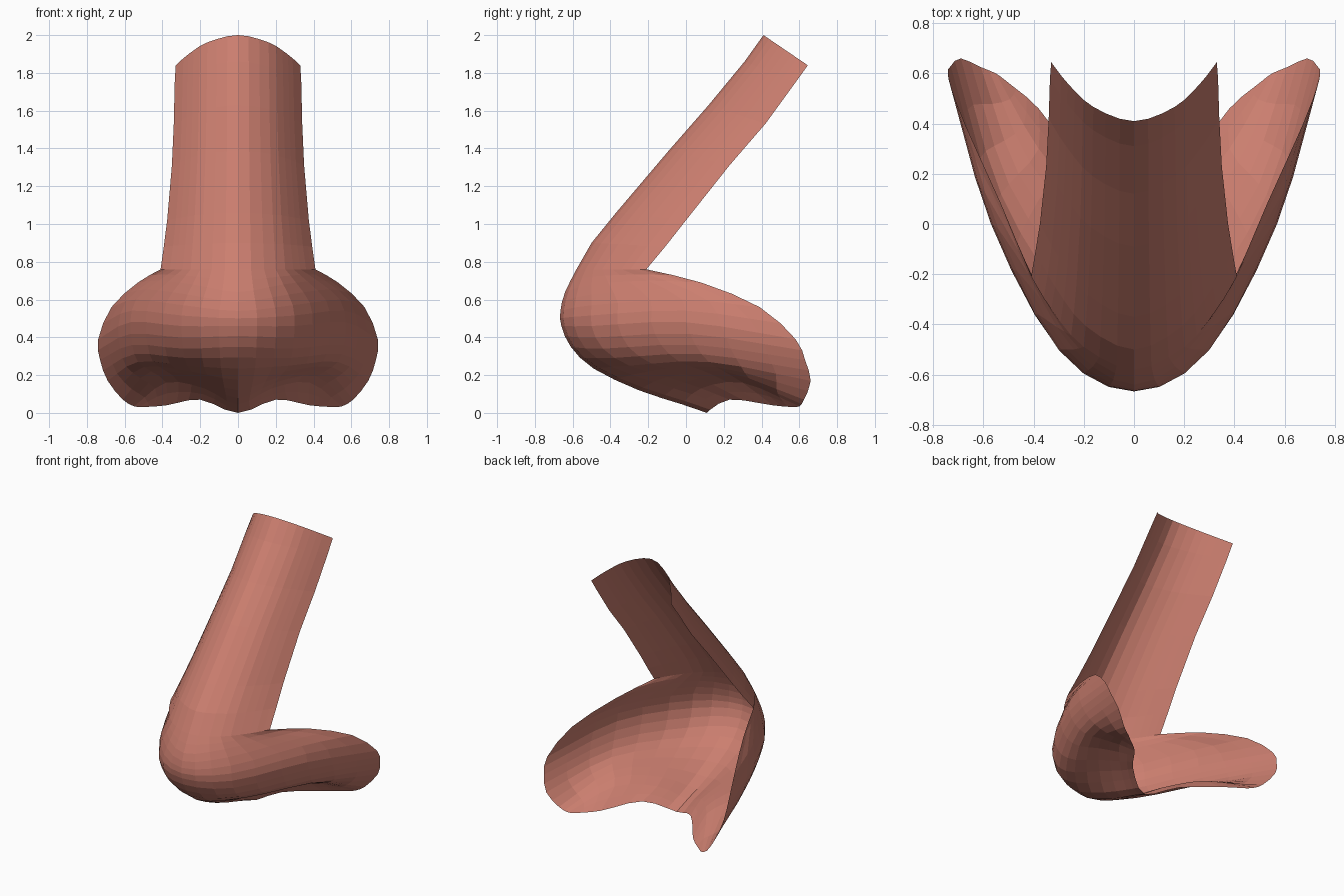
import bpy, bmesh
from mathutils import Vector

if "Cube" in bpy.data.objects:
    bpy.data.objects.remove(bpy.data.objects["Cube"])

STEPS_ACROSS = 3   # faces between neighbouring control points of a row
STEPS_DOWN = 2     # faces between neighbouring wing rows

# Bridge rows: front ridge (y, z), side edge (x, y, z)
bridge = [
    ((0.41, 2.00), (0.33, 0.645, 1.84)),
    ((0.31, 1.86), (0.335, 0.58, 1.75)),
    ((0.12, 1.63), (0.34, 0.42, 1.53)),
    ((-0.09, 1.39), (0.35, 0.23, 1.31)),
    ((-0.37, 1.06), (0.375, 0.00, 1.02)),
    ((-0.50, 0.90), (0.393, -0.11, 0.88)),
]

# Tip and nostril rows: centre, two points around the wing, rim
wing = [
    ((0, -.58, .76), (.20, -.49, .76), (.33, -.34, .76), (.41, -.21, .76)),
    ((0, -.64, .64), (.24, -.50, .68), (.42, -.20, .70), (.53, .08, .69)),
    ((0, -.665, .54), (.29, -.50, .57), (.54, -.02, .60), (.67, .39, .56)),
    ((0, -.66, .46), (.30, -.50, .46), (.57, .00, .48), (.74, .58, .39)),
    ((0, -.61, .35), (.29, -.44, .34), (.56, .05, .36), (.73, .63, .28)),
    ((0, -.49, .235), (.27, -.30, .25), (.53, .12, .27), (.69, .66, .17)),
    ((0, -.25, .12), (.22, -.10, .19), (.46, .20, .22), (.61, .625, .07)),
    ((0, -.02, .045), (.18, .08, .13), (.38, .30, .16), (.55, .60, .035)),
    ((0, .11, .00), (.20, .23, .07), (.38, .46, .04), (.51, .57, .03)),
]


def catmull(p0, p1, p2, p3, t):
    return 0.5 * (2 * p1 + (p2 - p0) * t + (2 * p0 - 5 * p1 + 4 * p2 - p3) * t ** 2
                  + (3 * p1 - p0 - 3 * p2 + p3) * t ** 3)


def smooth(points, steps, before=None):
    """Curve through all points; 'before' steers the start."""
    first = before if before is not None else 2 * points[0] - points[1]
    pts = [first] + points + [2 * points[-1] - points[-2]]
    out = []
    for i in range(len(points) - 1):
        out += [catmull(*pts[i:i + 4], k / steps) for k in range(steps)]
    return out + [points[-1]]


def flip(p):
    return Vector((-p.x, p.y, p.z))


# Bridge rows have a parabolic cross-section
controls = []
for (cy, cz), (w, ey, ez) in bridge:
    controls.append([Vector((w * t, cy + (ey - cy) * t * t, cz + (ez - cz) * t * t))
                     for t in (0, 0.49, 0.8, 1)])

# Wing rows are refined down the surface
columns = []
for c in range(4):
    columns.append(smooth([Vector(row[c]) for row in wing], STEPS_DOWN))
controls += [list(r) for r in zip(*columns)]

# Open skin: each row runs from the left rim across the centre to the right rim
bm = bmesh.new()
grid = []
for row in controls:
    half = smooth(row, STEPS_ACROSS, flip(row[1]))
    half[0].x = 0
    full = [flip(p) for p in reversed(half[1:])] + half
    grid.append([bm.verts.new(p) for p in full])
for a, b in zip(grid, grid[1:]):
    for i in range(len(a) - 1):
        bm.faces.new((a[i], b[i], b[i + 1], a[i + 1]))

mesh = bpy.data.meshes.new("nose")
bm.to_mesh(mesh)
bm.free()

skin = bpy.data.materials.new("skin pink")
skin.diffuse_color = (0.60, 0.21, 0.16, 1)
skin.use_nodes = True
skin.node_tree.nodes["Principled BSDF"].inputs["Base Color"].default_value = skin.diffuse_color
mesh.materials.append(skin)
nose = bpy.data.objects.new("nose", mesh)
bpy.context.collection.objects.link(nose)
